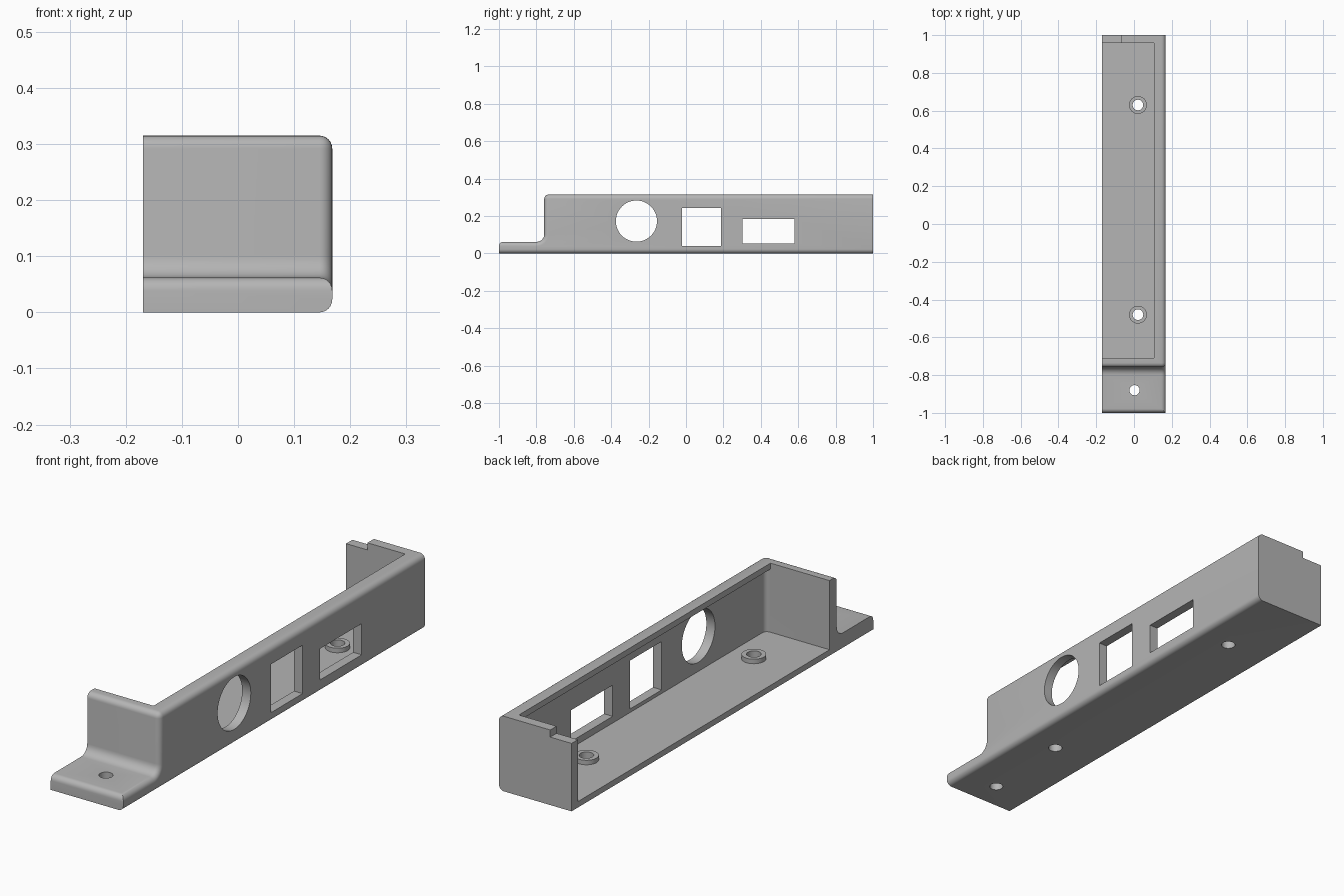
import bpy, bmesh, math
from mathutils import Matrix

if "Cube" in bpy.data.objects:
    bpy.data.objects.remove(bpy.data.objects["Cube"])

grey = bpy.data.materials.new("plain grey")
grey.use_nodes = True
grey.diffuse_color = (0.46, 0.46, 0.46, 1)
grey.node_tree.nodes["Principled BSDF"].inputs["Base Color"].default_value = (0.46, 0.46, 0.46, 1)

# Outer limits of the shell
LEFT, RIGHT, FRONT, BACK, TOP = -0.169, 0.168, -1.0, 1.0, 0.315
STEP_Y, TAB_Z, FLOOR = -0.758, 0.062, 0.025


def to_object(name, bm):
    bmesh.ops.recalc_face_normals(bm, faces=bm.faces[:])
    mesh = bpy.data.meshes.new(name)
    bm.to_mesh(mesh)
    bm.free()
    mesh.materials.append(grey)
    obj = bpy.data.objects.new(name, mesh)
    bpy.context.collection.objects.link(obj)
    return obj


def box(x0, x1, y0, y1, z0, z1):
    bm = bmesh.new()
    bmesh.ops.create_cube(bm, size=1)
    for v in bm.verts:
        v.co.x = x1 if v.co.x > 0 else x0
        v.co.y = y1 if v.co.y > 0 else y0
        v.co.z = z1 if v.co.z > 0 else z0
    return bm


def cylinder(x, y, z, radius, depth, sideways=False):
    bm = bmesh.new()
    matrix = Matrix.Translation((x, y, z))
    if sideways:
        matrix = matrix @ Matrix.Rotation(math.pi / 2, 4, "Y")
    bmesh.ops.create_cone(bm, cap_ends=True, segments=48, radius1=radius,
                          radius2=radius, depth=depth, matrix=matrix)
    return bm


def round_edges(bm, edges, radius):
    bmesh.ops.bevel(bm, geom=edges, offset=radius, segments=6, profile=0.5,
                    affect="EDGES", clamp_overlap=True)


def cut(target, bm):
    cutter = to_object("cutter", bm)
    cutter.hide_render = True
    mod = target.modifiers.new("cut", "BOOLEAN")
    mod.operation, mod.solver, mod.object = "DIFFERENCE", "EXACT", cutter
    bpy.ops.object.select_all(action="DESELECT")
    bpy.context.view_layer.objects.active = target
    target.select_set(True)
    bpy.ops.object.modifier_apply(modifier=mod.name)
    bpy.data.objects.remove(cutter)


def near(edge, axis, value):
    return all(abs(v.co[axis] - value) < 1e-4 for v in edge.verts)


# Stepped side profile swept across the width
bm = bmesh.new()
profile = [(FRONT, 0), (BACK, 0), (BACK, TOP), (STEP_Y, TOP), (STEP_Y, TAB_Z), (FRONT, TAB_Z)]
face = bm.faces.new([bm.verts.new((LEFT, y, z)) for y, z in profile])
swept = bmesh.ops.extrude_face_region(bm, geom=[face])["geom"]
for v in swept:
    if isinstance(v, bmesh.types.BMVert):
        v.co.x = RIGHT
bmesh.ops.recalc_face_normals(bm, faces=bm.faces[:])

# Hollow fillet where the tab meets the front wall
round_edges(bm, [e for e in bm.edges if near(e, 1, STEP_Y) and near(e, 2, TAB_Z)], 0.04)

# Rounded outer side and rounded upper front edges
outer = [e for e in bm.edges if near(e, 0, RIGHT) and not near(e, 1, BACK)
         and not near(e, 1, FRONT)]
upper = [e for e in bm.edges if (near(e, 1, STEP_Y) and near(e, 2, TOP))
         or (near(e, 1, FRONT) and near(e, 2, TAB_Z))]
round_edges(bm, list(set(outer + upper)), 0.023)
shell = to_object("bracket_shell", bm)

# Main cavity, open to one side, with a rounded inner corner
cavity = box(-0.5, 0.128, -0.71, 0.958, FLOOR, 0.29)
round_edges(cavity, [e for e in cavity.edges if near(e, 0, 0.128) and near(e, 1, -0.71)], 0.02)
cut(shell, cavity)

# Top opening, leaving a lip along the long wall
cut(shell, box(-0.5, 0.105, -0.71, 0.958, 0.2, 0.5))

# Notch in the top of the back wall
cut(shell, box(-0.5, -0.07, 0.9, 1.2, 0.285, 0.5))

# Round, square and oblong openings in the long wall
cut(shell, cylinder(0.15, -0.265, 0.173, 0.11, 0.2, sideways=True))
cut(shell, box(0.06, 0.3, -0.022, 0.188, 0.04, 0.243))
cut(shell, box(0.06, 0.3, 0.303, 0.58, 0.053, 0.184))

# Screw hole in the tab
cut(shell, cylinder(0.003, -0.88, 0, 0.027, 0.4))

# Screw bosses on the floor, drilled right through
parts = [shell]
for name, y in (("front_screw_boss", -0.48), ("back_screw_boss", 0.63)):
    boss = to_object(name, cylinder(0.021, y, FLOOR + 0.009, 0.047, 0.02))
    for part in (boss, shell):
        cut(part, cylinder(0.021, y, 0, 0.028, 0.3))
    parts.append(boss)

# Smooth rounded surfaces, sharp corners
for part in parts:
    bpy.ops.object.select_all(action="DESELECT")
    bpy.context.view_layer.objects.active = part
    part.select_set(True)
    bpy.ops.object.shade_smooth_by_angle(angle=math.radians(30))
